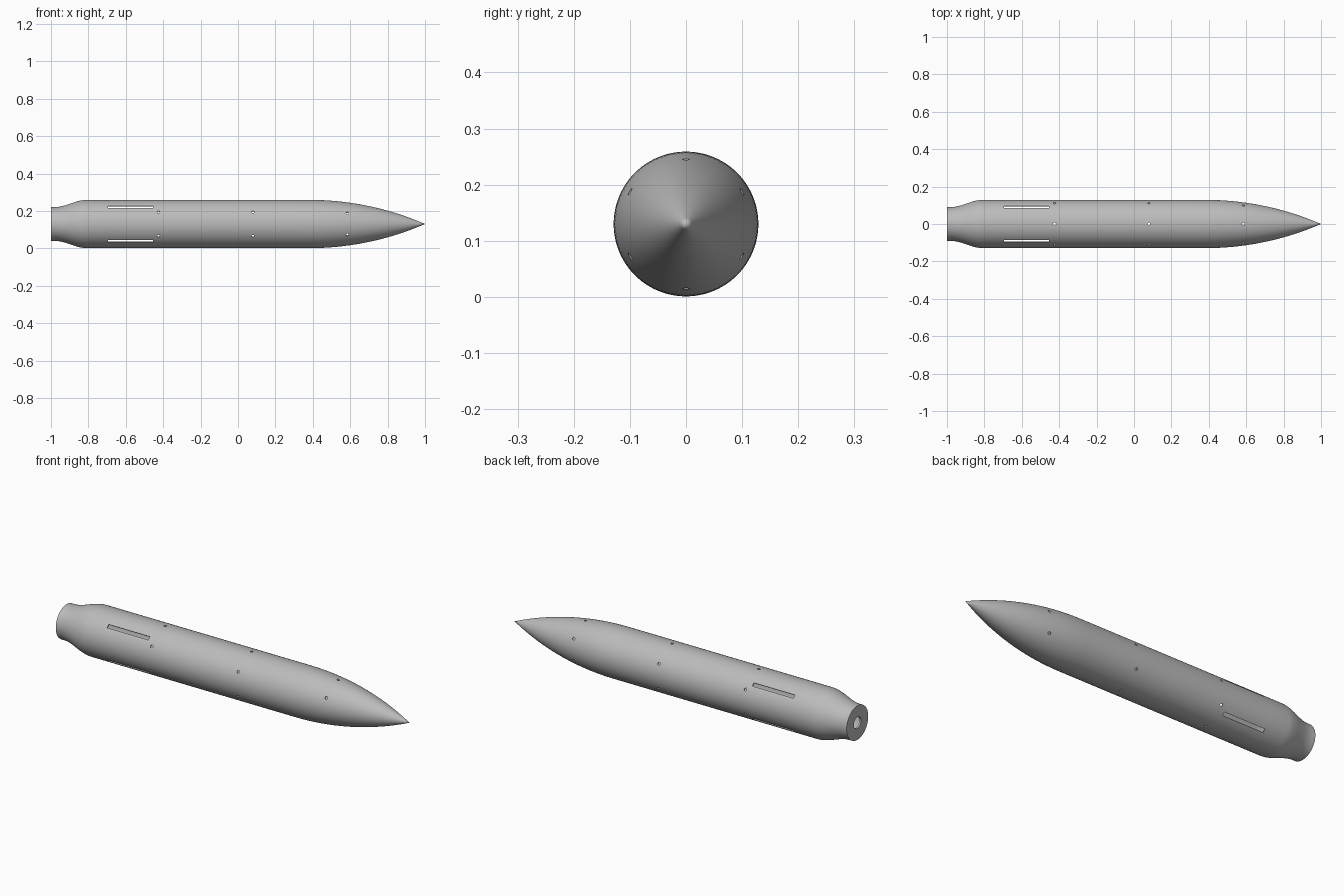
import bpy, bmesh, math
from mathutils import Matrix, Vector

cube = bpy.data.objects.get("Cube")
if cube:
    bpy.data.objects.remove(cube)

R, AXIS_Z = 0.129, 0.13        # body radius and axis height
TAIL_R, HOLE_R = 0.09, 0.03    # tail radius and its round opening
WALL = 0.006
NOSE_X = 0.38

grey = bpy.data.materials.new("plain grey")
grey.use_nodes = True
color = (0.5, 0.5, 0.5, 1)
grey.diffuse_color = color
grey.node_tree.nodes["Principled BSDF"].inputs["Base Color"].default_value = color


def make_object(name, bm):
    bmesh.ops.recalc_face_normals(bm, faces=bm.faces)
    mesh = bpy.data.meshes.new(name)
    bm.to_mesh(mesh)
    bm.free()
    mesh.materials.append(grey)
    obj = bpy.data.objects.new(name, mesh)
    bpy.context.collection.objects.link(obj)
    return obj


def contour(inset):
    """Tail to tip outline: neck, S-shaped flare, tube and rounded nose."""
    points = []
    for i in range(13):
        t = i / 12
        points.append((-0.98 + 0.17 * t, TAIL_R + (R - TAIL_R) * t * t * (3 - 2 * t) - inset))
    points += [(-0.8 + 0.1 * i, R - inset) for i in range(1, 12)]
    length, radius = 1 - NOSE_X - 3 * inset, R - inset
    rho = (radius ** 2 + length ** 2) / (2 * radius)
    for i in range(25):
        d = length * i / 24
        points.append((NOSE_X + d, max(0, math.sqrt(rho ** 2 - d * d) - rho + radius)))
    points[-1] = (NOSE_X + length, 0)
    return points


# Hollow fuselage: outer skin, inner skin and the tail ring in one revolved wall
outer = [(-1, HOLE_R), (-1, TAIL_R)] + contour(0)
inner = contour(WALL)[::-1] + [(-0.99, TAIL_R - WALL), (-0.99, HOLE_R), (-1, HOLE_R)]
bm = bmesh.new()
edges = []
for path in (outer, inner):
    verts = [bm.verts.new((x, 0, r)) for x, r in path]
    edges += [bm.edges.new(pair) for pair in zip(verts, verts[1:])]
bmesh.ops.spin(bm, geom=[e for e in edges] + bm.verts[:], cent=(0, 0, 0), axis=(1, 0, 0),
               angle=2 * math.pi, steps=96, use_merge=False)
bmesh.ops.remove_doubles(bm, verts=bm.verts, dist=0.00005)
body = make_object("fuselage_shell", bm)
body.location.z = AXIS_Z

# Cutters: four fin slots and three rings of six vent holes
bm = bmesh.new()
for k in range(4):
    turn = Matrix.Rotation(math.radians(45 + 90 * k), 4, 'X')
    place = turn @ Matrix.Translation((-0.575, 0, R)) @ Matrix.Diagonal((0.24, 0.018, 0.05, 1))
    bmesh.ops.create_cube(bm, size=1, matrix=place)
for x in (-0.425, 0.08, 0.585):
    for k in range(6):
        turn = Matrix.Rotation(math.radians(60 * k), 4, 'X')
        bmesh.ops.create_cone(bm, cap_ends=True, segments=16, radius1=0.007, radius2=0.007,
                              depth=0.06, matrix=turn @ Matrix.Translation((x, 0, R - 0.01)))
cutter = make_object("slot_and_vent_cutter", bm)
cutter.location.z = AXIS_Z
cutter.hide_render = True

cut = body.modifiers.new("openings", 'BOOLEAN')
cut.operation = 'DIFFERENCE'
cut.solver = 'EXACT'
cut.object = cutter
bpy.ops.object.select_all(action='DESELECT')
body.select_set(True)
bpy.context.view_layer.objects.active = body
bpy.ops.object.modifier_apply(modifier=cut.name)
bpy.data.objects.remove(cutter)
bpy.ops.object.shade_smooth_by_angle(angle=math.radians(30))
